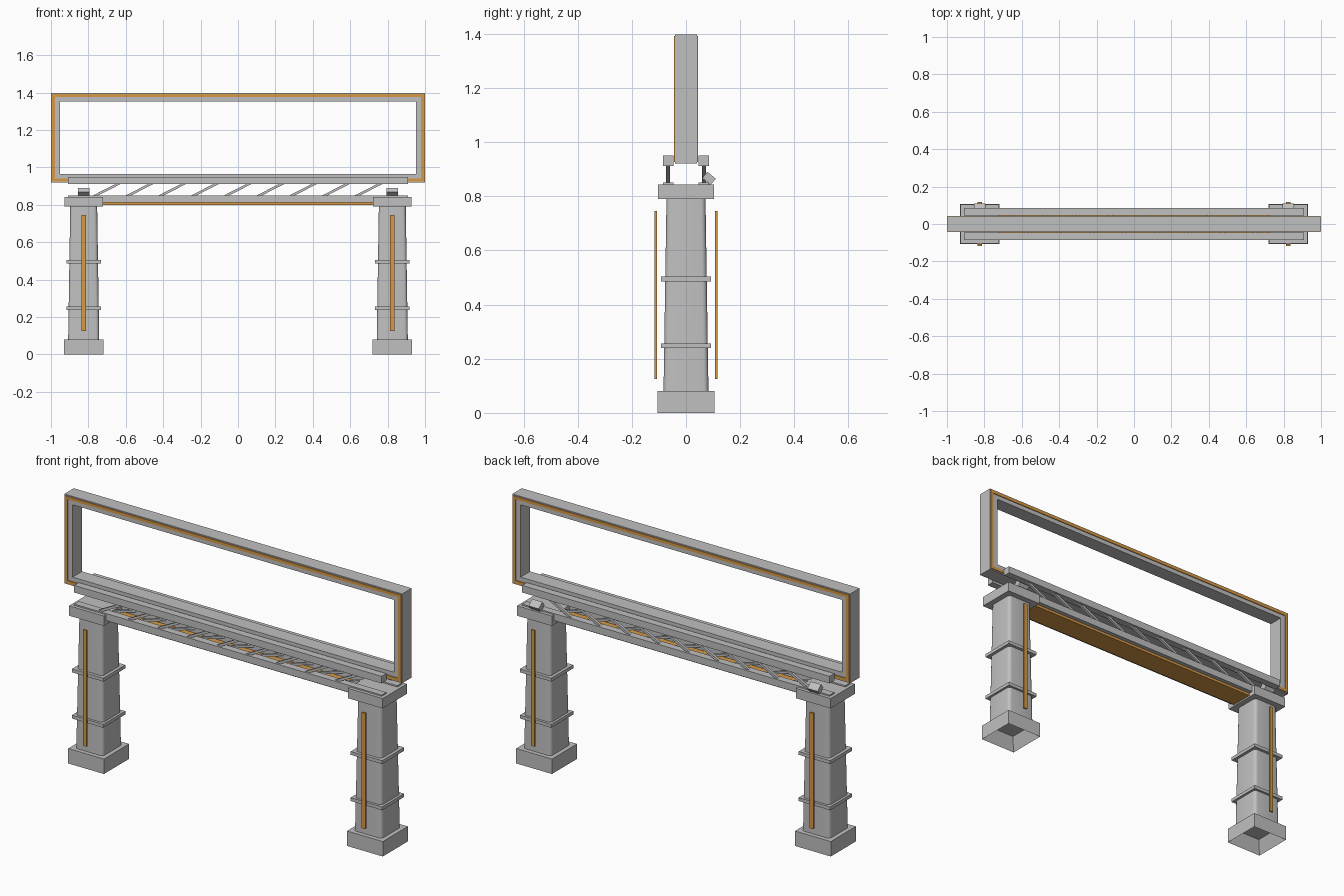
import bpy, bmesh, math
from mathutils import Vector, Matrix

if "Cube" in bpy.data.objects:
    bpy.data.objects.remove(bpy.data.objects["Cube"])


def material(name, rgb):
    m = bpy.data.materials.new(name)
    m.diffuse_color = (*rgb, 1)
    m.use_nodes = True
    m.node_tree.nodes["Principled BSDF"].inputs["Base Color"].default_value = m.diffuse_color
    return m


GREY = material("concrete grey", (0.53, 0.53, 0.53))
ORANGE = material("amber trim", (0.68, 0.32, 0.06))


def finish(name, bm, mat):
    bmesh.ops.recalc_face_normals(bm, faces=bm.faces)
    me = bpy.data.meshes.new(name)
    bm.to_mesh(me)
    bm.free()
    me.materials.append(mat)
    ob = bpy.data.objects.new(name, me)
    bpy.context.collection.objects.link(ob)
    return ob


def box(name, x, y, z, mat=GREY):
    """Box from (min, max) ranges."""
    bm = bmesh.new()
    c = Vector((sum(x) / 2, sum(y) / 2, sum(z) / 2))
    s = (x[1] - x[0], y[1] - y[0], z[1] - z[0])
    bmesh.ops.create_cube(bm, size=1, matrix=Matrix.Translation(c) @ Matrix.Diagonal((*s, 1)))
    return finish(name, bm, mat)


def bar(bm, a, b, w, h):
    """Square bar from a to b."""
    a, b = Vector(a), Vector(b)
    d = b - a
    rot = d.to_track_quat('X', 'Z').to_matrix().to_4x4()
    bmesh.ops.create_cube(bm, size=1, matrix=Matrix.Translation((a + b) / 2) @ rot
                          @ Matrix.Diagonal((d.length, w, h, 1)))


def ring(name, outer, inner, y0, y1, mat):
    """Rectangular frame; outer and inner are (half width, z low, z high)."""
    bm = bmesh.new()

    def loop(r, y):
        w, lo, hi = r
        return [bm.verts.new((px, y, pz)) for px, pz in ((-w, lo), (w, lo), (w, hi), (-w, hi))]
    loops = [loop(outer, y0), loop(outer, y1), loop(inner, y1), loop(inner, y0)]
    for k in range(4):
        a, b = loops[k], loops[(k + 1) % 4]
        for i in range(4):
            j = (i + 1) % 4
            bm.faces.new((a[i], a[j], b[j], b[i]))
    return finish(name, bm, mat)


# Sign frame and its edge trims
ring("sign_frame", (1.0, 0.92, 1.398), (0.951, 0.966, 1.353), -0.04, 0.04, GREY)
for side, s in (("front", -1), ("back", 1)):
    ring("sign_trim_" + side, (0.996, 0.926, 1.392), (0.979, 0.942, 1.376),
         s * 0.0395, s * 0.044, ORANGE)

# Truss: upper and lower chords with leaning struts
N, STEP = 9, 0.175
for side, s in (("front", -1), ("back", 1)):
    y = sorted((s * 0.046, s * 0.085))
    box("upper_chord_" + side, (-0.91, 0.91), y, (0.912, 0.95))
    box("lower_chord_" + side, (-0.91, 0.91), y, (0.812, 0.85))
    bm = bmesh.new()
    for i in range(N):
        x = (i - (N - 1) / 2) * STEP
        bar(bm, (x - 0.075, s * 0.067, 0.843), (x + 0.075, s * 0.067, 0.92), 0.014, 0.013)
    finish("truss_struts_" + side, bm, GREY)

# Horizontal lacing between the lower chords
bm = bmesh.new()
for i in range(N):
    x = (i - (N - 1) / 2) * STEP
    bar(bm, (x - 0.07, -0.06, 0.835), (x + 0.07, 0.06, 0.835), 0.012, 0.012)
finish("floor_lacing", bm, GREY)

# Amber panel under the truss
box("underside_panel", (-0.74, 0.74), (-0.062, 0.062), (0.798, 0.812), ORANGE)


def column(name, cx):
    """Tapered square shaft with rounded, smooth corners."""
    bm = bmesh.new()
    loops = []
    for z, h in ((0.08, 0.083), (0.79, 0.072)):
        c, pts = 0.018, []
        for k in range(4):
            for j in range(5):
                a = math.radians(90 * k + 22.5 * j)
                q = math.radians(90 * k + 45)
                pts.append((cx + (h - c) * math.sqrt(2) * math.cos(q) + c * math.cos(a),
                            (h - c) * math.sqrt(2) * math.sin(q) + c * math.sin(a), z))
        loops.append([bm.verts.new(p) for p in pts])
    n = len(loops[0])
    for i in range(n):
        j = (i + 1) % n
        bm.faces.new((loops[0][i], loops[0][j], loops[1][j], loops[1][i])).smooth = True
    bm.faces.new(loops[0])
    bm.faces.new(loops[1])
    for e in bm.edges:
        if e.verts[0].co.z == e.verts[1].co.z:
            e.smooth = False
    finish(name, bm, GREY)


for label, cx in (("left", -0.825), ("right", 0.825)):
    def span(h):
        return (cx - h, cx + h)

    # Footing with a square hollow underneath
    foot = box("footing_" + label, span(0.106), (-0.106, 0.106), (0, 0.08))
    bm = bmesh.new()
    bm.from_mesh(foot.data)
    low = [f for f in bm.faces if f.normal.z < -0.9]
    bmesh.ops.inset_region(bm, faces=low, thickness=0.043)
    bmesh.ops.translate(bm, verts=low[0].verts, vec=(0, 0, 0.07))
    bm.to_mesh(foot.data)
    bm.free()

    # Shaft, bands and cap
    column("column_" + label, cx)
    for k, z in enumerate((0.248, 0.495)):
        box(f"column_band_{label}_{k}", span(0.093), (-0.093, 0.093), (z - 0.009, z + 0.009))
    box("column_cap_" + label, span(0.103), (-0.103, 0.103), (0.79, 0.843))

    # Amber strips standing off the column faces
    for side, s in (("front", -1), ("back", 1)):
        box(f"column_strip_{label}_{side}", span(0.011),
            sorted((s * 0.108, s * 0.117)), (0.125, 0.745), ORANGE)

    # Tilted floodlight at the back
    lamp = box("floodlight_" + label, (-0.03, 0.03), (-0.02, 0.02), (-0.015, 0.015))
    lamp.location = (cx, 0.085, 0.866)
    lamp.rotation_euler = (math.radians(-40), 0, 0)
